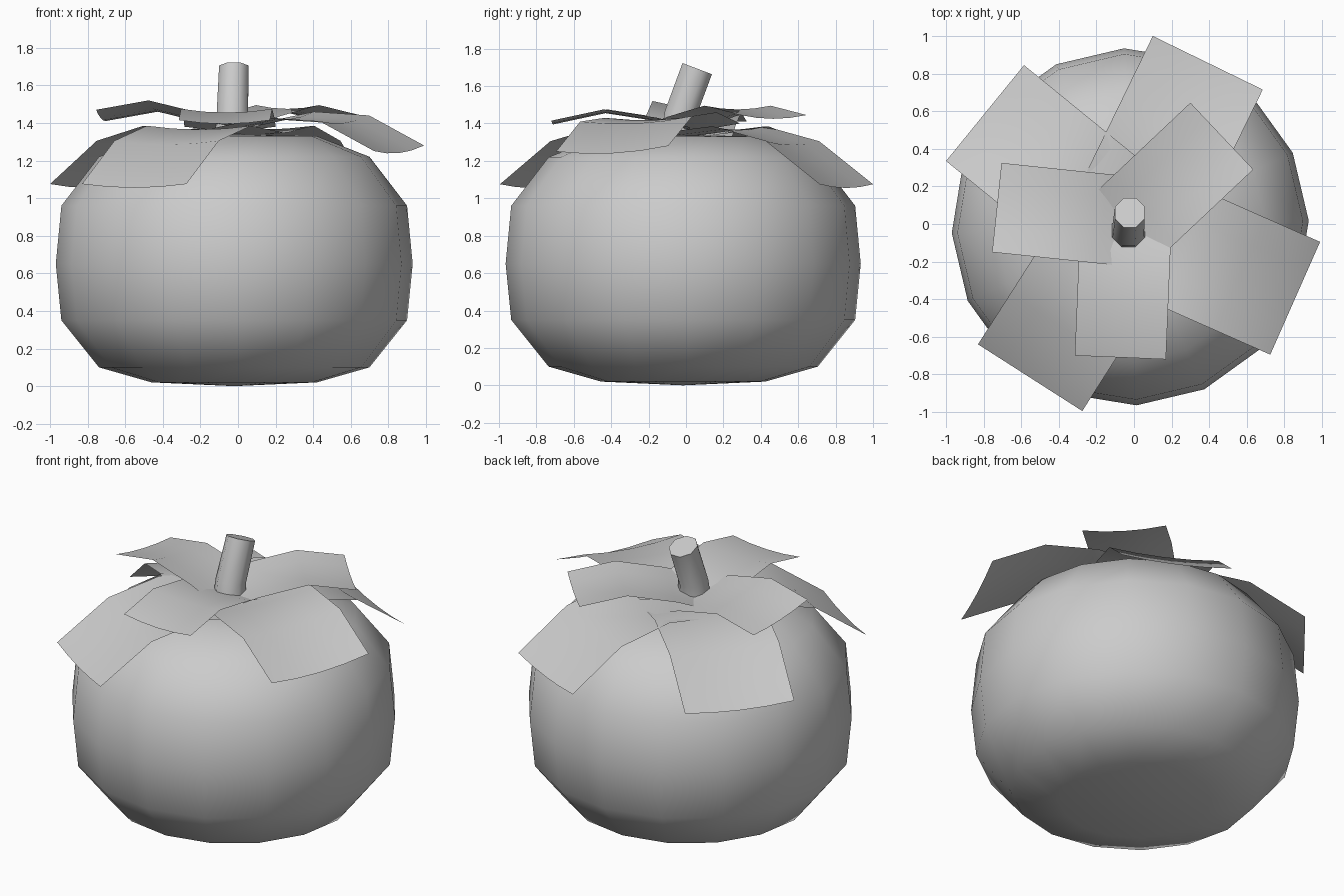
import bpy, bmesh, math
from mathutils import Vector

if "Cube" in bpy.data.objects:
    bpy.data.objects.remove(bpy.data.objects["Cube"])


def make_object(name, bm, angle=None):
    bmesh.ops.recalc_face_normals(bm, faces=bm.faces)
    mesh = bpy.data.meshes.new(name)
    bm.to_mesh(mesh)
    bm.free()
    ob = bpy.data.objects.new(name, mesh)
    bpy.context.collection.objects.link(ob)
    mesh.shade_smooth()
    if angle:
        bpy.context.view_layer.objects.active = ob
        ob.select_set(True)
        bpy.ops.object.shade_smooth_by_angle(angle=math.radians(angle))
        ob.select_set(False)
    return ob


def loft(name, rings, ends, angle=None):
    """Skin a list of rings; ends are pole points, or None for a flat cap."""
    bm = bmesh.new()
    rows = [[bm.verts.new(p) for p in ring] for ring in rings]
    n = len(rows[0])
    for a, b in zip(rows, rows[1:]):
        for i in range(n):
            bm.faces.new((a[i], a[(i + 1) % n], b[(i + 1) % n], b[i]))
    for row, pole in zip((rows[0], rows[-1]), ends):
        if pole is None:
            bm.faces.new(row)
        else:
            tip = bm.verts.new(pole)
            for i in range(n):
                bm.faces.new((row[i], row[(i + 1) % n], tip))
    return make_object(name, bm, angle)


def leaf(name, left, right, lengths, heights, cup=0.02, tilt=0.0):
    """Bent sheet running inwards from the outer edge left-right."""
    left, right = Vector(left), Vector(right)
    edge = right - left
    inward = Vector((-edge.y, edge.x)).normalized()
    if inward.dot(left + right) > 0:
        inward.negate()
    bm = bmesh.new()
    rows = []
    for d, z in zip(lengths, heights):
        row = []
        for t in (0, 0.25, 0.5, 0.75, 1):
            p = left + edge * t + inward * d
            drop = cup * (1 - (2 * t - 1) ** 2) + tilt * t
            row.append(bm.verts.new((p.x, p.y, z - drop)))
        rows.append(row)
    for a, b in zip(rows, rows[1:]):
        for i in range(4):
            bm.faces.new((a[i], a[i + 1], b[i + 1], b[i]))
    ob = make_object(name, bm)
    # keep the upper side facing up
    if ob.data.polygons[0].normal.z < 0:
        ob.data.flip_normals()


# round fruit body, 16 sides
cx, cy = -0.02, -0.015
profile = [(0.44, 0.02), (0.72, 0.10), (0.92, 0.35), (0.95, 0.65),
           (0.92, 0.96), (0.72, 1.22), (0.44, 1.33), (0.2, 1.335)]
angles = [math.radians(2 + 22.5 * i) for i in range(16)]
loft("fruit_body",
     [[(cx + r * math.cos(a), cy + r * math.sin(a), z) for a in angles] for r, z in profile],
     [(cx, cy, 0.0), (cx, cy, 1.29)])

# four large lower leaves
long_rows = (0, 0.32, 0.64, 0.95)
low = (1.075, 1.305, 1.385, 1.35)
leaf("large_leaf_back_right", (0.10, 1.00), (0.685, 0.715), long_rows, low)
leaf("large_leaf_back_left", (-1.0, 0.335), (-0.585, 0.845), long_rows, low)
leaf("large_leaf_front_left", (-0.275, -0.995), (-0.83, -0.64), long_rows, low)
leaf("large_leaf_front_right", (0.99, -0.095), (0.725, -0.695), long_rows,
     (1.28, 1.44, 1.46, 1.40), 0.025, 0.03)

# three small upper leaves
short_rows = (0, 0.28, 0.57, 0.74)
high = (1.445, 1.495, 1.435, 1.38)
leaf("small_leaf_front", (-0.315, -0.70), (0.17, -0.72), short_rows,
     (1.415, 1.475, 1.43, 1.38))
leaf("small_leaf_back_right", (0.30, 0.645), (0.635, 0.29), short_rows, high)
leaf("small_leaf_left", (-0.755, -0.15), (-0.705, 0.325), short_rows,
     (1.47, 1.52, 1.45, 1.39), 0.015, 0.06)

# leaning eight-sided stem with a slanted cut top
path = [(-0.03, -0.04, 1.32, 0.10), (-0.03, -0.03, 1.45, 0.09), (-0.022, 0.06, 1.693, 0.085)]
rings = []
for x, y, z, r in path:
    slope = 0.38 if z > 1.6 else 0.2
    rings.append([(x + r * math.cos(a), y + r * math.sin(a), z - slope * r * math.sin(a))
                  for a in (math.tau * (i + 0.5) / 8 for i in range(8))])
loft("stem", rings, [None, None], 50)
